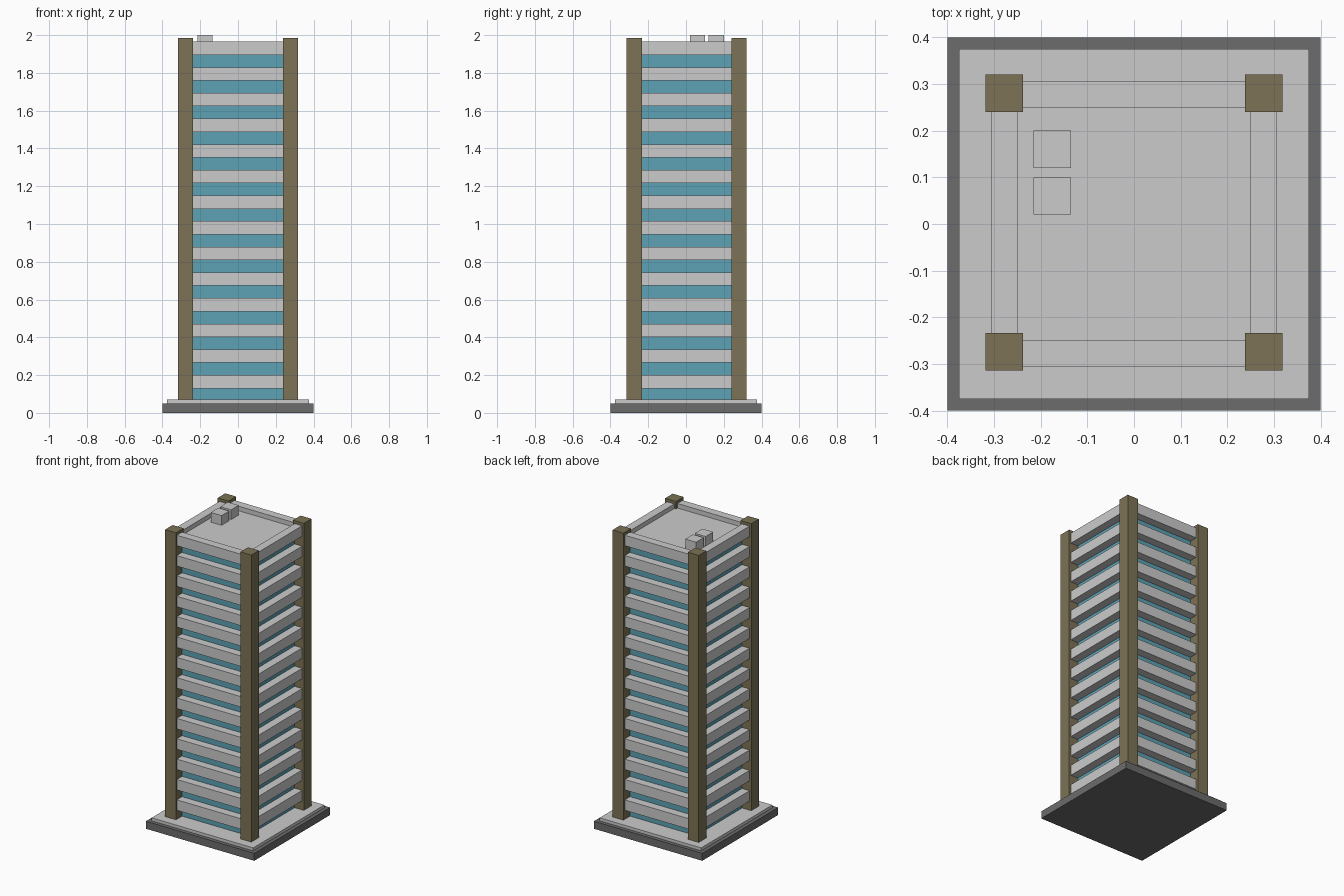
import bpy, bmesh

if "Cube" in bpy.data.objects:
    bpy.data.objects.remove(bpy.data.objects["Cube"])


def material(name, color):
    m = bpy.data.materials.new(name)
    m.diffuse_color = (*color, 1)
    m.use_nodes = True
    m.node_tree.nodes["Principled BSDF"].inputs["Base Color"].default_value = m.diffuse_color
    return m


def add_box(bm, x, y, z):
    """Box from (min, max) ranges on each axis."""
    verts = bmesh.ops.create_cube(bm, size=1)["verts"]
    for v in verts:
        for i, (lo, hi) in enumerate((x, y, z)):
            v.co[i] = lo if v.co[i] < 0 else hi


def make(name, boxes, mat=None):
    bm = bmesh.new()
    for b in boxes:
        add_box(bm, *b)
    mesh = bpy.data.meshes.new(name)
    bm.to_mesh(mesh)
    bm.free()
    if mat:
        mesh.materials.append(mat)
    obj = bpy.data.objects.new(name, mesh)
    bpy.context.collection.objects.link(obj)
    return obj


def sym(r):
    return (-r, r)


dark = material("dark_stone", (0.15, 0.15, 0.15))
bronze = material("bronze", (0.20, 0.17, 0.09))
glass = material("blue_glass", (0.11, 0.36, 0.46))

# Stepped base
make("base_plinth", [(sym(0.4), sym(0.4), (0, 0.05))], dark)
make("base_step", [(sym(0.375), sym(0.375), (0.05, 0.07))])

# Recessed glass core
OUT, INN = 0.305, 0.25
make("glass_core", [(sym(INN), sym(INN), (0.07, 1.90))], glass)

# Floor bands: four strips around the core on every storey
FLOORS, PITCH, HEIGHT = 14, 0.1358, 0.07
for i in range(FLOORS):
    z0 = 0.13 + i * PITCH
    z = (z0, z0 + HEIGHT)
    make(f"floor_band_{i + 1}", [
        (sym(OUT), (-OUT, -INN), z),
        (sym(OUT), (INN, OUT), z),
        ((-OUT, -INN), sym(INN), z),
        ((INN, OUT), sym(INN), z),
    ])

# Roof deck behind the top band
make("roof_deck", [(sym(INN), sym(INN), (1.90, 1.935))])

# Corner columns
for sx, xn in ((-1, "left"), (1, "right")):
    for cy, yn in ((-0.274, "front"), (0.28, "back")):
        cx = sx * 0.278
        make(f"column_{yn}_{xn}",
             [((cx - 0.04, cx + 0.04), (cy - 0.04, cy + 0.04), (0.07, 1.985))],
             bronze)

# Rooftop units
for i, y0 in enumerate((0.02, 0.12)):
    make(f"roof_unit_{i + 1}",
         [((-0.215, -0.135), (y0, y0 + 0.08), (1.935, 2.0))])
